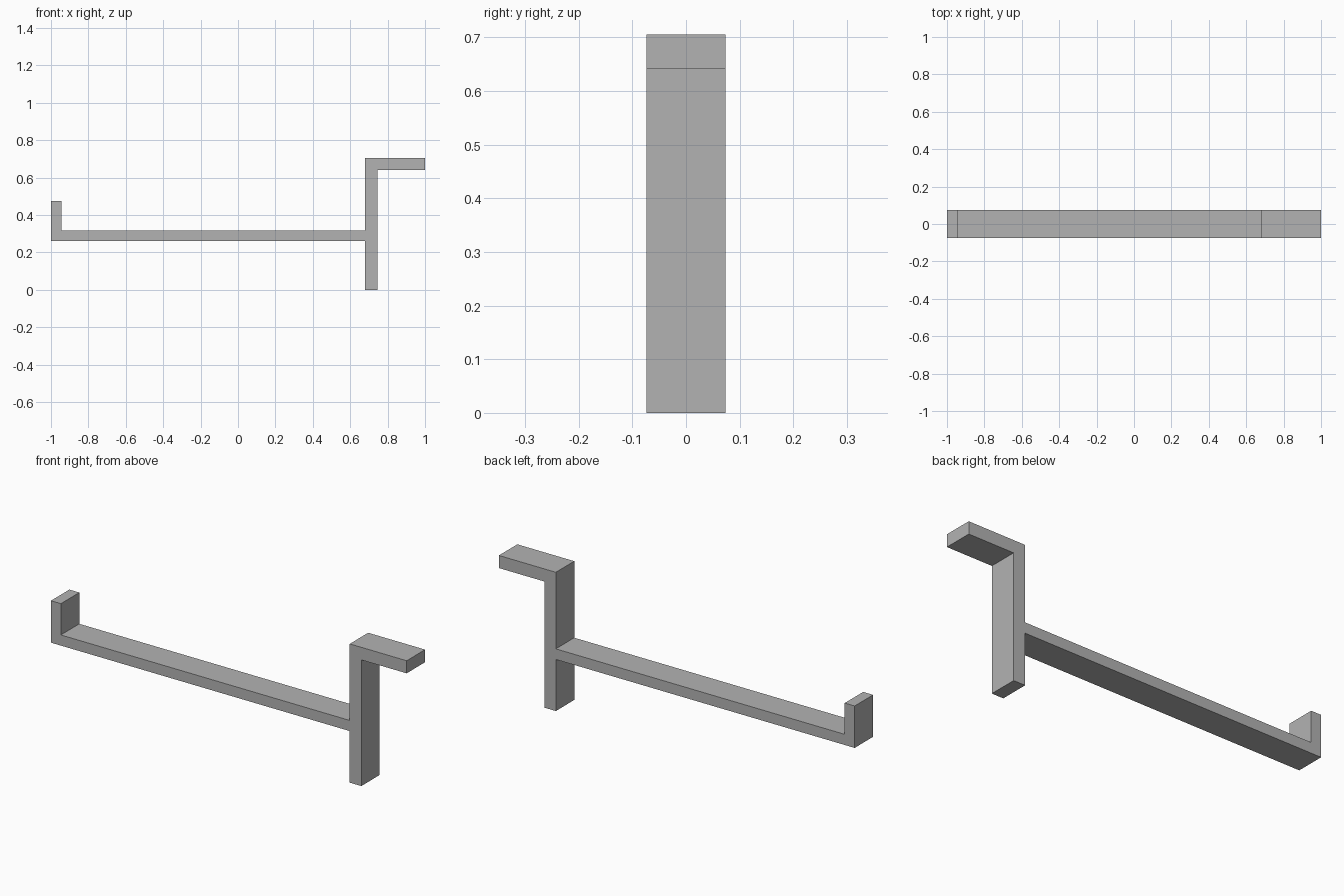
import bpy
import bmesh

if "Cube" in bpy.data.objects:
    bpy.data.objects.remove(bpy.data.objects["Cube"])

HALF_DEPTH = 0.074

grey = bpy.data.materials.new("plain grey")
grey.diffuse_color = (0.45, 0.45, 0.45, 1)
grey.use_nodes = True
grey.node_tree.nodes["Principled BSDF"].inputs["Base Color"].default_value = grey.diffuse_color

# Side outline (x, z): upturned lip, long arm, post and top hook in one bent strip
outline = [
    (-1, 0.262), (0.68, 0.262), (0.68, 0), (0.745, 0),
    (0.745, 0.641), (1, 0.641), (1, 0.705), (0.68, 0.705),
    (0.68, 0.316), (-0.944, 0.316), (-0.944, 0.475), (-1, 0.475),
]

# Extrude the outline through the depth
bm = bmesh.new()
face = bm.faces.new([bm.verts.new((x, -HALF_DEPTH, z)) for x, z in outline])
extruded = bmesh.ops.extrude_face_region(bm, geom=[face])["geom"]
moved = [v for v in extruded if isinstance(v, bmesh.types.BMVert)]
bmesh.ops.translate(bm, verts=moved, vec=(0, 2 * HALF_DEPTH, 0))
bmesh.ops.recalc_face_normals(bm, faces=bm.faces)

mesh = bpy.data.meshes.new("hook_bracket")
bm.to_mesh(mesh)
bm.free()
mesh.materials.append(grey)
bracket = bpy.data.objects.new("hook_bracket", mesh)
bpy.context.collection.objects.link(bracket)
